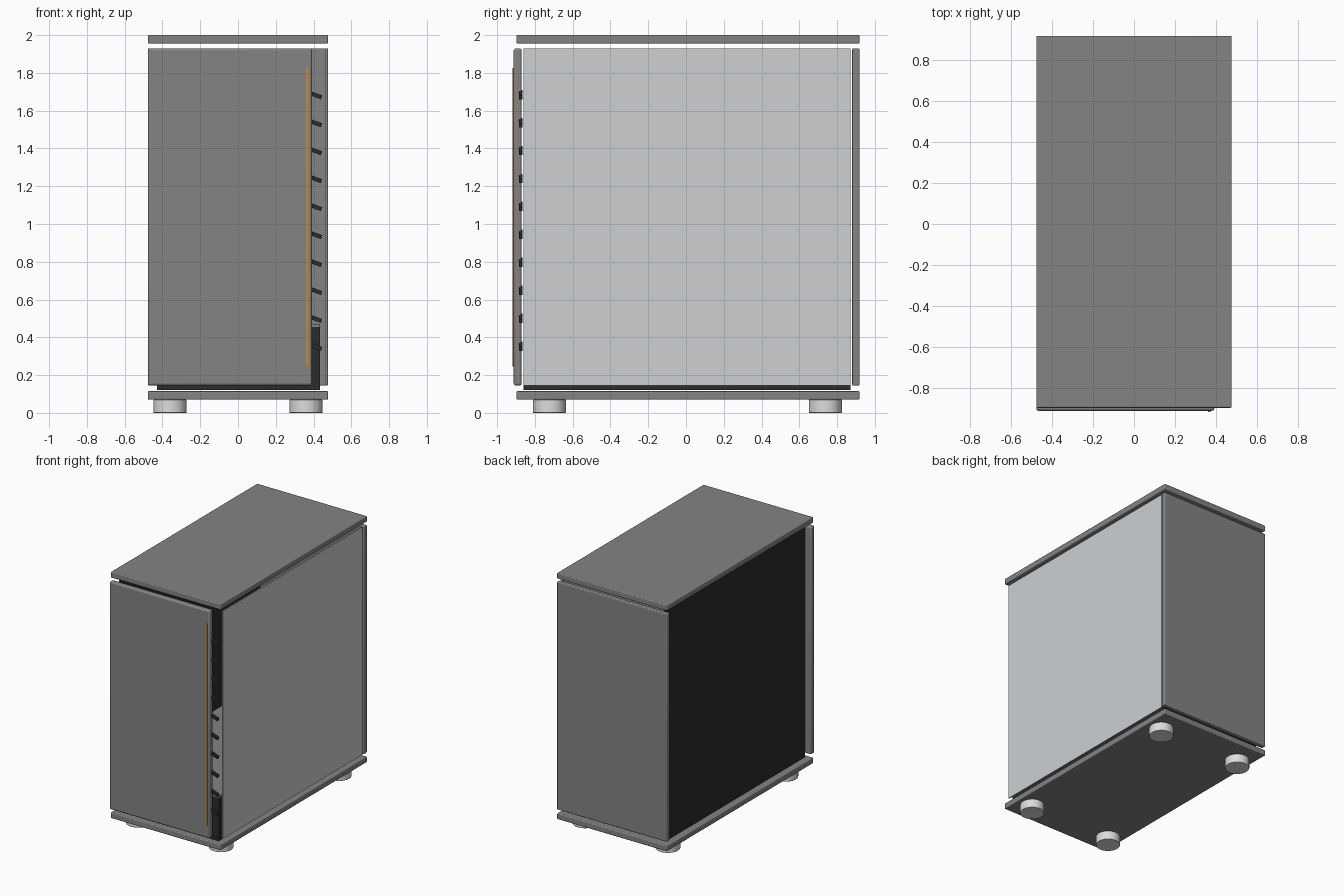
import bpy
import math

cube = bpy.data.objects.get("Cube")
if cube:
    bpy.data.objects.remove(cube, do_unlink=True)


def material(name, rgb):
    m = bpy.data.materials.new(name)
    m.use_nodes = True
    color = (*rgb, 1)
    m.diffuse_color = color
    m.node_tree.nodes["Principled BSDF"].inputs["Base Color"].default_value = color
    return m


grey = material("panel grey", (0.23, 0.23, 0.23))
dark = material("chassis black", (0.025, 0.025, 0.025))
light = material("pale glass", (0.61, 0.63, 0.65))
white = material("foot white", (0.72, 0.72, 0.72))
brass = material("brass", (0.55, 0.27, 0.03))


def finish(obj, name, mat, bevel):
    obj.name = name
    obj.data.materials.append(mat)
    bpy.ops.object.transform_apply(location=False, rotation=False, scale=True)
    if bevel:
        mod = obj.modifiers.new("rounded edges", 'BEVEL')
        mod.width = bevel
        mod.segments = 3
    bpy.ops.object.shade_smooth_by_angle(angle=math.radians(35))
    return obj


def box(name, xs, ys, zs, mat, bevel=0.0):
    """Box spanning the given x, y and z ranges."""
    spans = (xs, ys, zs)
    bpy.ops.mesh.primitive_cube_add(size=1, location=[(a + b) / 2 for a, b in spans])
    obj = bpy.context.object
    obj.scale = [b - a for a, b in spans]
    return finish(obj, name, mat, bevel)


WIDE = (-0.477, 0.477)
DEEP = (-0.897, 0.918)
INNER = (-0.86, 0.87)
TALL = (0.145, 1.93)

# Outer panels
box("top_panel", WIDE, DEEP, (1.955, 2.0), grey, 0.006)
box("bottom_panel", WIDE, DEEP, (0.07, 0.115), grey, 0.006)
box("front_panel", (-0.477, 0.392), (-0.912, -0.87), TALL, grey, 0.012)
box("back_panel", WIDE, (0.88, 0.918), TALL, grey, 0.006)
box("glass_side_panel", (0.462, 0.47), INNER, TALL, light)

# Inner chassis
box("chassis_side_wall", (-0.43, -0.42), INNER, (0.12, 1.93), dark)
box("chassis_floor", (-0.42, 0.435), INNER, (0.12, 0.145), dark)
box("lower_shroud", (-0.42, 0.435), (-0.855, 0.86), (0.145, 0.455), dark)
box("shroud_cover", (-0.42, 0.435), (-0.855, 0.86), (0.455, 0.47), grey)

# Trim strip on the front panel
box("front_trim", (0.36, 0.374), (-0.918, -0.908), (0.245, 1.827), brass, 0.002)

# Slanted vent slats beside the front panel
for i in range(10):
    slat = box(f"vent_slat_{i + 1}", (0.36, 0.445), (-0.885, -0.866),
               (-0.011, 0.011), dark)
    slat.location.z = 1.685 - i * 0.148
    slat.rotation_euler.y = math.radians(20)

# Round feet
for side, x in (("right", -0.36), ("left", 0.36)):
    for end, y in (("front", -0.723), ("back", 0.738)):
        bpy.ops.mesh.primitive_cylinder_add(vertices=48, radius=0.088, depth=0.07,
                                            location=(x, y, 0.035))
        finish(bpy.context.object, f"{end}_{side}_foot", white, 0.004)
